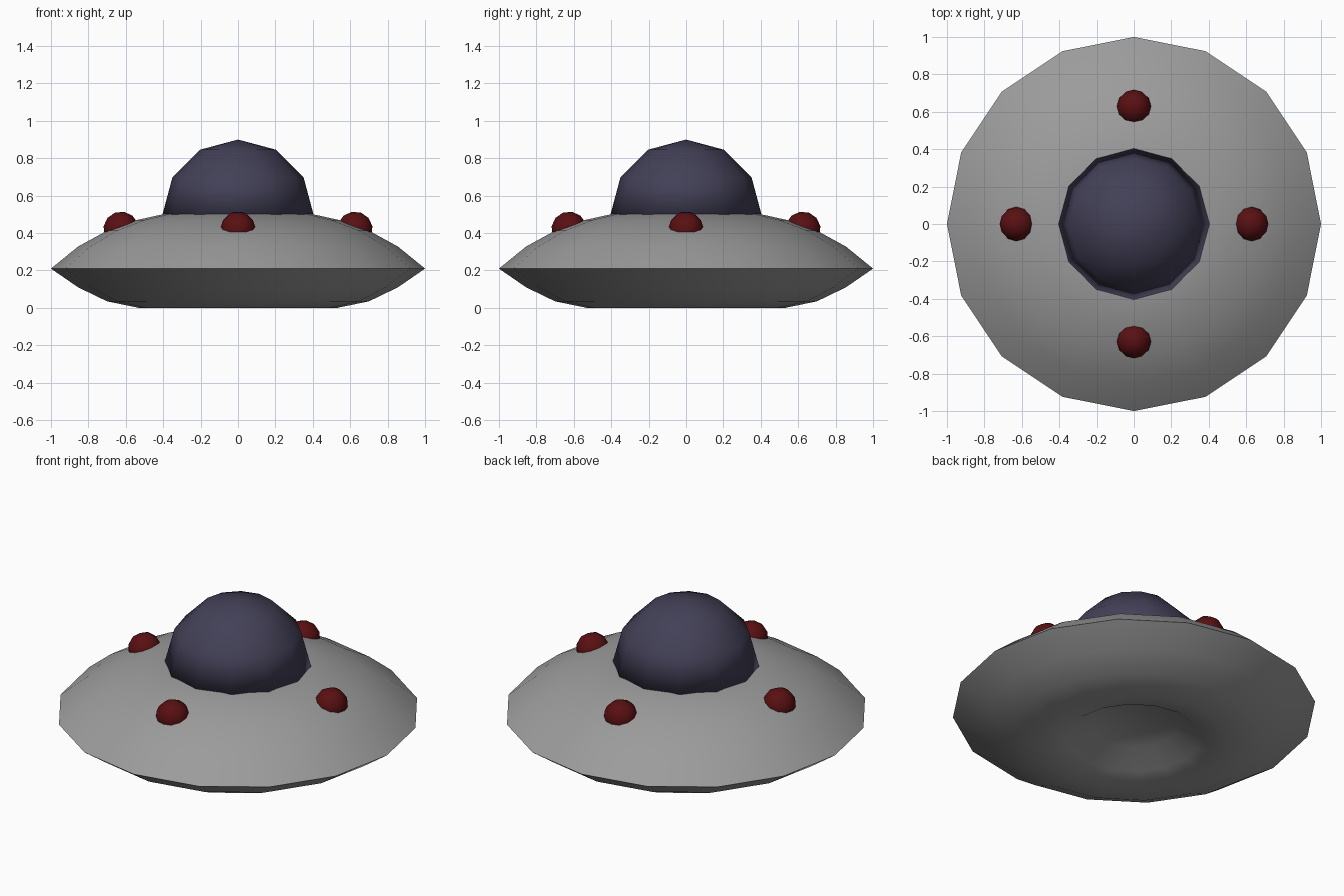
import bpy, bmesh, math
from mathutils import Matrix

cube = bpy.data.objects.get("Cube")
if cube:
    bpy.data.objects.remove(cube, do_unlink=True)


def material(name, rgb):
    m = bpy.data.materials.new(name)
    m.use_nodes = True
    m.diffuse_color = (*rgb, 1)
    m.node_tree.nodes["Principled BSDF"].inputs["Base Color"].default_value = (*rgb, 1)
    return m


HULL = material("hull grey", (0.33, 0.33, 0.33))
GLASS = material("dark blue glass", (0.055, 0.051, 0.093))
RED = material("dark red", (0.10, 0.005, 0.006))


def finish(name, bm, mat, sharp_z=None):
    """Turn a bmesh into a smooth object, with a hard edge at one height."""
    bmesh.ops.recalc_face_normals(bm, faces=bm.faces)
    for f in bm.faces:
        f.smooth = True
    if sharp_z is not None:
        for e in bm.edges:
            e.smooth = not all(abs(v.co.z - sharp_z) < 1e-4 for v in e.verts)
    mesh = bpy.data.meshes.new(name)
    bm.to_mesh(mesh)
    bm.free()
    mesh.materials.append(mat)
    ob = bpy.data.objects.new(name, mesh)
    bpy.context.collection.objects.link(ob)
    return ob


def lathe(profile, sides):
    """Spin (radius, height) points around z; radius 0 makes a pole."""
    bm = bmesh.new()
    rings = []
    for r, z in profile:
        n = sides if r else 1
        rings.append([bm.verts.new((r * math.cos(math.tau * i / sides),
                                    r * math.sin(math.tau * i / sides), z)) for i in range(n)])
    for a, b in zip(rings, rings[1:]):
        for i in range(sides):
            j = (i + 1) % sides
            quad = [a[i % len(a)], a[j % len(a)], b[j % len(b)], b[i % len(b)]]
            bm.faces.new(list(dict.fromkeys(quad)))
    for ring in (rings[0], rings[-1]):
        if len(ring) > 1:
            bm.faces.new(ring)
    return bm


# Saucer hull: domed top, hard rim, dished underside
RIM = 0.21
hull = [(0.24, 0.11), (0.37, 0.03), (0.53, 0), (0.70, 0.035), (0.855, 0.11), (1, RIM),
        (0.855, 0.328), (0.70, 0.413), (0.54, 0.47), (0.39, 0.503)]
finish("saucer_hull", lathe(hull, 16), HULL, RIM)

# Cockpit dome: half sphere closed below
R = 0.405
dome = [(R * math.cos(math.radians(a)), 0.495 + R * math.sin(math.radians(a))) for a in (0, 30, 60)]
finish("cockpit_dome", lathe(dome + [(0, 0.495 + R)], 12), GLASS)

# Four lamps set into the upper hull, tilted with its slope
for i, side in enumerate(("left", "back", "right", "front")):
    bm = bmesh.new()
    place = (Matrix.Rotation(i * math.pi / 2, 4, 'Z') @ Matrix.Translation((0.625, 0, 0.42))
             @ Matrix.Rotation(math.radians(20), 4, 'Y'))
    bmesh.ops.create_uvsphere(bm, u_segments=12, v_segments=6, radius=0.095, matrix=place)
    finish(side + "_lamp", bm, RED)
